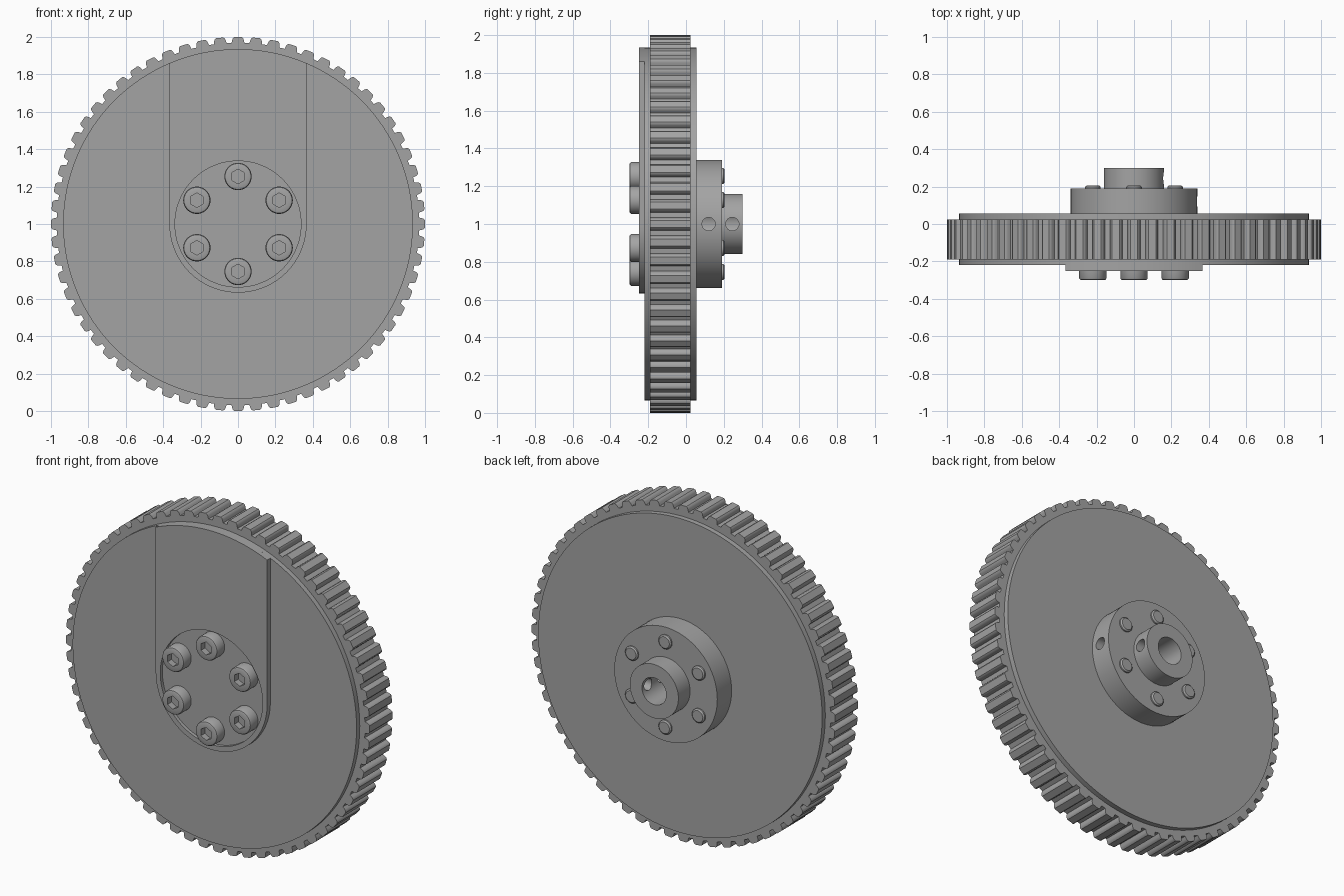
import bpy, bmesh, math
from mathutils import Matrix, Vector

if "Cube" in bpy.data.objects:
    bpy.data.objects.remove(bpy.data.objects["Cube"])

grey = bpy.data.materials.new("machined grey")
grey.use_nodes = True
GREY = (0.37, 0.37, 0.37, 1)
grey.diffuse_color = GREY
grey.node_tree.nodes["Principled BSDF"].inputs["Base Color"].default_value = GREY

CENTRE_Z = 1.0
TEETH = 64
BOLT_RING = 0.254


def finish(bm, name):
    bmesh.ops.recalc_face_normals(bm, faces=bm.faces)
    mesh = bpy.data.meshes.new(name)
    bm.to_mesh(mesh)
    bm.free()
    mesh.materials.append(grey)
    obj = bpy.data.objects.new(name, mesh)
    bpy.context.collection.objects.link(obj)
    return obj


def smooth(obj):
    bpy.ops.object.select_all(action='DESELECT')
    obj.select_set(True)
    bpy.context.view_layer.objects.active = obj
    bpy.ops.object.shade_smooth_by_angle(angle=math.radians(30))


def prism(name, outline, y0, y1):
    """Extrude an (x, z) outline about the axle from y0 to y1."""
    bm = bmesh.new()
    face = bm.faces.new([bm.verts.new((x, y0, z + CENTRE_Z)) for x, z in outline])
    new = bmesh.ops.extrude_face_region(bm, geom=[face])["geom"]
    verts = [v for v in new if isinstance(v, bmesh.types.BMVert)]
    bmesh.ops.translate(bm, verts=verts, vec=(0, y1 - y0, 0))
    return finish(bm, name)


def arc(radius, start, end, steps):
    angles = [math.radians(start + (end - start) * i / steps) for i in range(steps + 1)]
    return [(radius * math.cos(a), radius * math.sin(a)) for a in angles]


def lathe(name, profile, x=0, z=0, sides=96):
    """Spin a (radius, y) profile round an axis parallel to y."""
    bm = bmesh.new()
    verts = [bm.verts.new((r, y, 0)) for r, y in profile]
    edges = [bm.edges.new(pair) for pair in zip(verts, verts[1:])]
    bmesh.ops.spin(bm, geom=verts + edges, axis=(0, 1, 0), cent=(0, 0, 0),
                   angle=math.tau, steps=sides)
    bmesh.ops.remove_doubles(bm, verts=bm.verts, dist=0.0001)
    bmesh.ops.translate(bm, verts=bm.verts, vec=(x, 0, z + CENTRE_Z))
    return finish(bm, name)


def cut(obj, cutter):
    mod = obj.modifiers.new("cut", 'BOOLEAN')
    mod.operation = 'DIFFERENCE'
    mod.solver = 'EXACT'
    mod.object = cutter
    bpy.ops.object.select_all(action='DESELECT')
    bpy.context.view_layer.objects.active = obj
    obj.select_set(True)
    bpy.ops.object.modifier_apply(modifier=mod.name)
    bpy.data.objects.remove(cutter)


# Toothed rim: rounded teeth with shallow valleys between
tooth = [(-0.5, 0.969), (-0.36, 0.969), (-0.32, 0.985), (-0.27, 0.995), (-0.2, 1.0),
         (0.2, 1.0), (0.27, 0.995), (0.32, 0.985), (0.36, 0.969)]
rim = []
for i in range(TEETH):
    for offset, r in tooth:
        a = math.tau * (i + offset) / TEETH
        rim.append((r * math.cos(a), r * math.sin(a)))
smooth(prism("toothed_rim", rim, -0.19, 0.025))

# Plain disc standing proud of the rim on both faces
smooth(lathe("wheel_disc", [(0, -0.22), (0.935, -0.22), (0.935, 0.055), (0, 0.055)], sides=128))

# Front plate: round below, straight sides, top following the disc edge
HALF = 0.367
edge = math.degrees(math.acos(HALF / 0.935))
plate = prism("front_plate", arc(HALF, 180, 360, 48) + arc(0.935, edge, 180 - edge, 24), -0.25, -0.215)
cut(plate, lathe("recess_cutter", [(0, -0.3), (0.337, -0.3), (0.337, -0.23), (0, -0.23)]))
smooth(plate)

# Rear hub with raised boss, blind bore and two set-screw holes on the left
hub = lathe("rear_hub", [(0, 0.05), (0.339, 0.05), (0.339, 0.19), (0.16, 0.19),
                         (0.16, 0.3), (0.08, 0.3), (0.08, 0.06), (0, 0.06)])
for y in (0.12, 0.245):
    bm = bmesh.new()
    turn = Matrix.Translation(Vector((0.24, y, CENTRE_Z))) @ Matrix.Rotation(math.pi / 2, 4, 'Y')
    bmesh.ops.create_cone(bm, cap_ends=True, segments=32, radius1=0.035, radius2=0.035,
                          depth=0.4, matrix=turn)
    cut(hub, finish(bm, "screw_hole_cutter"))
smooth(hub)

# Six socket-head bolts in front, with their tips showing behind the hub
for i in range(6):
    a = math.radians(90 + 60 * i)
    x, z = BOLT_RING * math.cos(a), BOLT_RING * math.sin(a)
    head = lathe(f"bolt_head_{i + 1}", [(0, -0.3), (0.062, -0.3), (0.069, -0.297), (0.073, -0.29),
                                        (0.073, -0.225), (0, -0.225)], x, z, 40)
    hexagon = [(x + px, z + pz) for px, pz in arc(0.039, 30, 330, 5)]
    cut(head, prism("socket_cutter", hexagon, -0.35, -0.262))
    smooth(head)
    smooth(lathe(f"bolt_tip_{i + 1}", [(0, 0.18), (0.042, 0.18), (0.042, 0.198),
                                       (0.034, 0.205), (0, 0.205)], x, z, 32))
